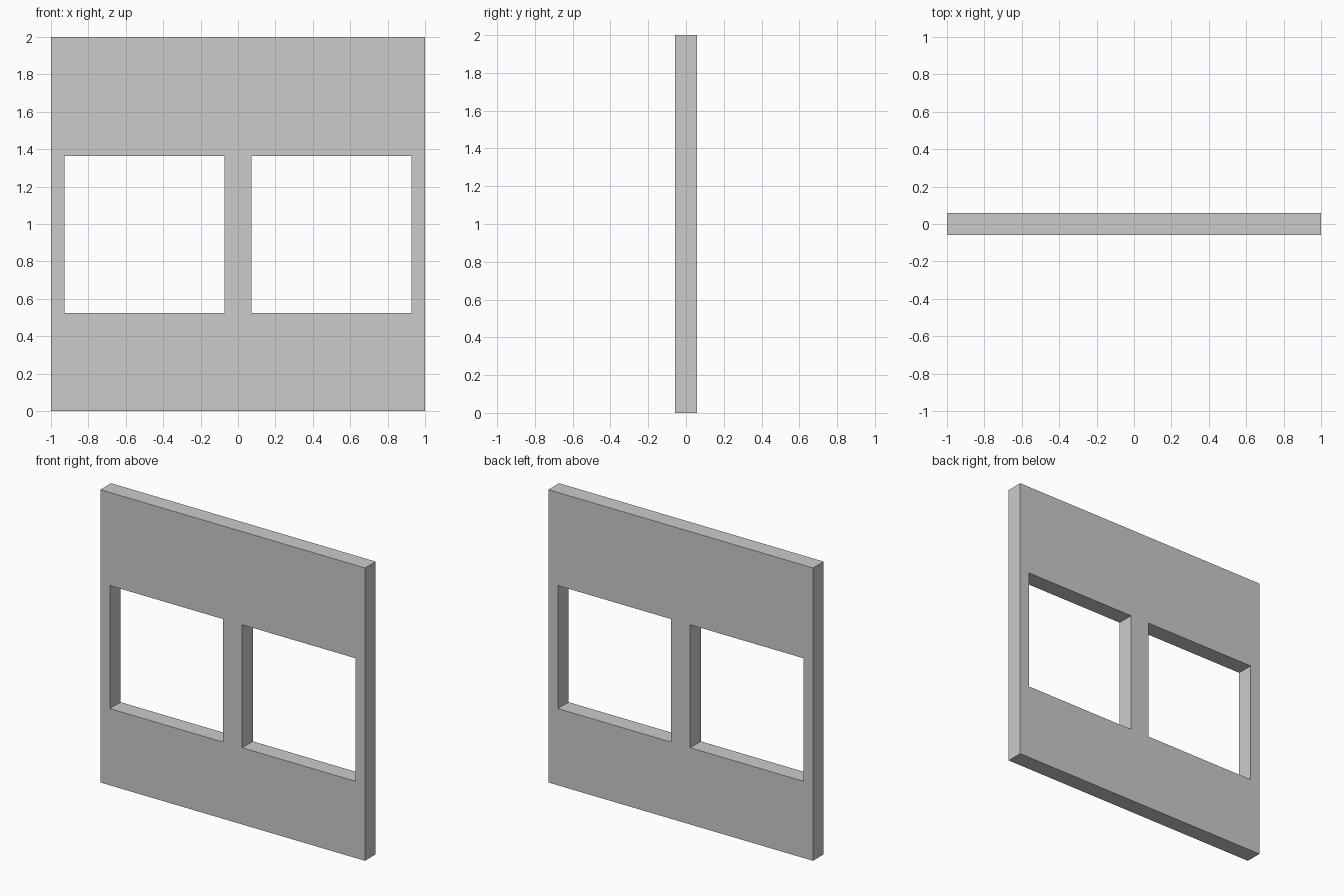
import bpy
import bmesh

if "Cube" in bpy.data.objects:
    bpy.data.objects.remove(bpy.data.objects["Cube"])

HALF_DEPTH = 0.0575
X_CUTS = [-1.0, -0.928, -0.072, 0.072, 0.928, 1.0]
Z_CUTS = [0.0, 0.524, 1.364, 2.0]
OPENINGS = {(1, 1), (3, 1)}  # (column, row) cells left open

bm = bmesh.new()

# Front face: grid of cells around the two window openings
grid = [[bm.verts.new((x, -HALF_DEPTH, z)) for z in Z_CUTS] for x in X_CUTS]
for i in range(len(X_CUTS) - 1):
    for j in range(len(Z_CUTS) - 1):
        if (i, j) not in OPENINGS:
            bm.faces.new((grid[i][j], grid[i + 1][j],
                          grid[i + 1][j + 1], grid[i][j + 1]))

# Thickness: extrude to the back, keeping the front face
front = bm.faces[:]
result = bmesh.ops.extrude_face_region(bm, geom=front, use_keep_orig=True)
back = [g for g in result["geom"] if isinstance(g, bmesh.types.BMVert)]
bmesh.ops.translate(bm, verts=back, vec=(0, 2 * HALF_DEPTH, 0))
bmesh.ops.recalc_face_normals(bm, faces=bm.faces[:])

# Wall panel with two windows
mesh = bpy.data.meshes.new("wall_double_window")
bm.to_mesh(mesh)
bm.free()
wall = bpy.data.objects.new("wall_double_window", mesh)
bpy.context.collection.objects.link(wall)
